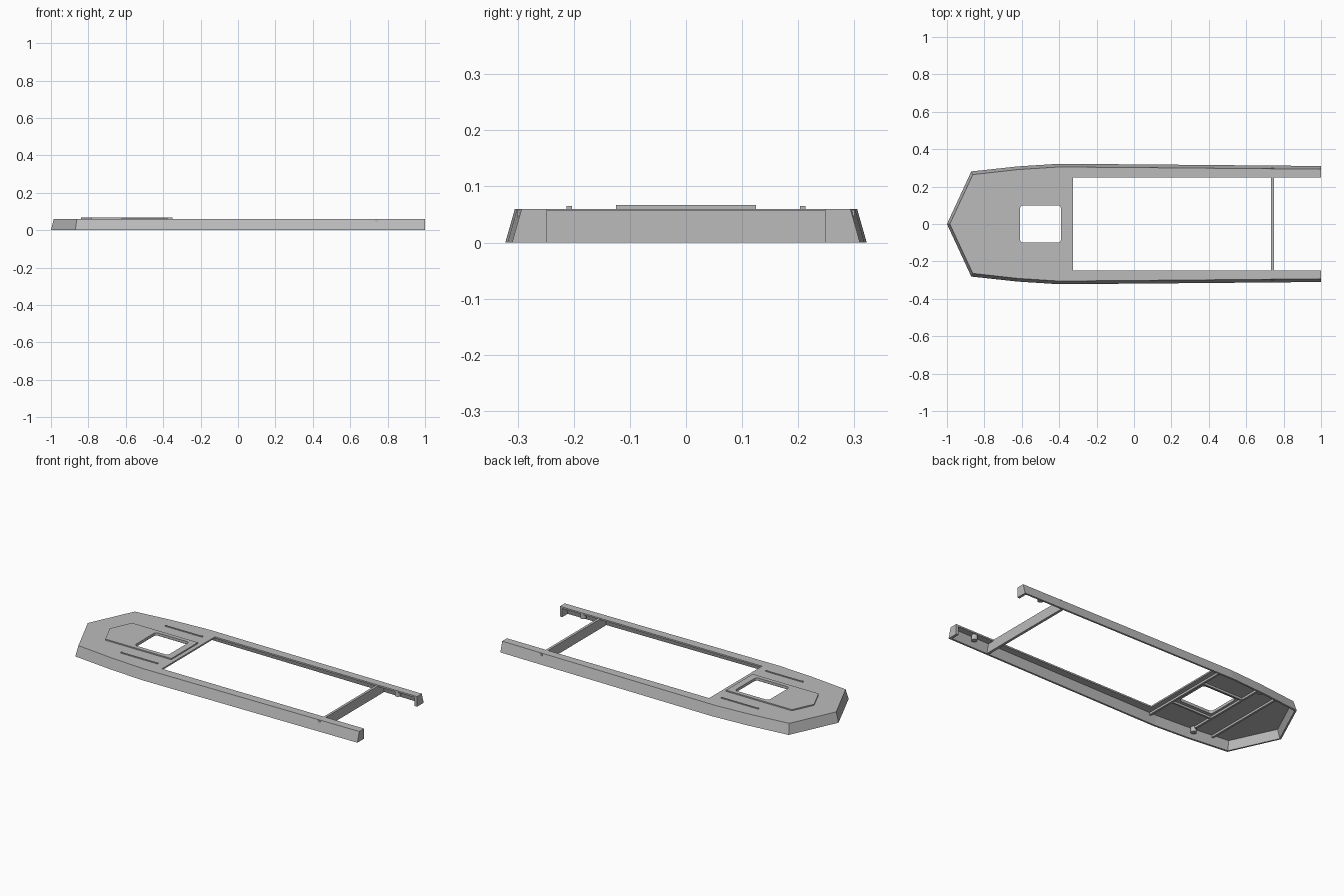
import bpy
import bmesh

cube = bpy.data.objects.get("Cube")
if cube:
    bpy.data.objects.remove(cube, do_unlink=True)

grey = bpy.data.materials.new("hull_grey")
grey.use_nodes = True
colour = (0.5, 0.5, 0.5, 1)
grey.diffuse_color = colour
grey.node_tree.nodes["Principled BSDF"].inputs["Base Color"].default_value = colour

HEIGHT = 0.06
DECK = 0.009
SIDE = [(-0.87, 0.281), (-0.62, 0.308), (-0.4, 0.322), (0.1, 0.318), (1, 0.31)]


def finish(name, bm):
    bmesh.ops.recalc_face_normals(bm, faces=bm.faces)
    mesh = bpy.data.meshes.new(name)
    bm.to_mesh(mesh)
    bm.free()
    mesh.materials.append(grey)
    obj = bpy.data.objects.new(name, mesh)
    bpy.context.collection.objects.link(obj)
    return obj


def loft(name, low, high, z0, z1):
    """Closed solid between two outlines with matching points."""
    bm = bmesh.new()
    a = [bm.verts.new((x, y, z0)) for x, y in low]
    b = [bm.verts.new((x, y, z1)) for x, y in high]
    bm.faces.new(a)
    bm.faces.new(b)
    for i in range(len(a)):
        j = (i + 1) % len(a)
        bm.faces.new((a[i], a[j], b[j], b[i]))
    return finish(name, bm)


def box(name, x0, x1, y0, y1, z0, z1, radius=0):
    pts = [(x0, y0), (x1, y0), (x1, y1), (x0, y1)]
    obj = loft(name, pts, pts, z0, z1)
    if radius:
        bm = bmesh.new()
        bm.from_mesh(obj.data)
        upright = [e for e in bm.edges
                   if abs(e.verts[0].co.z - e.verts[1].co.z) > 0.001]
        bmesh.ops.bevel(bm, geom=upright, offset=radius, segments=5,
                        profile=0.5, affect='EDGES')
        bm.to_mesh(obj.data)
        bm.free()
    return obj


def outline(inset, stern=1.0):
    """Pointed bow and gently curved sides, moved inward by inset."""
    half = [(x + 0.5 * inset if x < -0.8 else min(x, stern), y - inset)
            for x, y in SIDE]
    return [(-1 + 0.9 * inset, 0)] + half + [(x, -y) for x, y in reversed(half)]


def cut(obj, *cutters):
    bpy.context.view_layer.objects.active = obj
    for cutter in cutters:
        mod = obj.modifiers.new("cut", 'BOOLEAN')
        mod.operation = 'DIFFERENCE'
        mod.solver = 'EXACT'
        mod.object = cutter
        bpy.ops.object.modifier_apply(modifier=mod.name)
    for cutter in cutters:
        bpy.data.objects.remove(cutter, do_unlink=True)


def hatch_cutter():
    return box("hatch_cutter", -0.61, -0.39, -0.1, 0.1, -0.1, 0.2, 0.018)


# Hollow hull with sloping walls, thin deck, long well and square hatch
hull = loft("hull", outline(0), outline(0.017), 0, HEIGHT)
cavity = loft("cavity_cutter", outline(0.008, 0.985), outline(0.026, 0.985),
              -0.01, HEIGHT - DECK)
well = box("well_cutter", -0.325, 1.1, -0.248, 0.248, -0.1, 0.2)
cut(hull, cavity, well, hatch_cutter())

# Raised pointed plate around the hatch
shape = [(-0.84, 0), (-0.782, 0.125), (-0.35, 0.125),
         (-0.35, -0.125), (-0.782, -0.125)]
plate = loft("raised_plate", shape, shape, HEIGHT - 0.002, HEIGHT + 0.007)
cut(plate, hatch_cutter())

# Full-height crossbar near the stern
box("stern_crossbar", 0.733, 0.748, -0.3, 0.3, 0, HEIGHT - 0.002)

# Ribs under the foredeck
for i, (x, y) in enumerate([(-0.36, 0.3), (-0.63, 0.29), (-0.76, 0.275)]):
    box(f"cross_rib_{i + 1}", x - 0.006, x + 0.006, -y, y,
        HEIGHT - DECK - 0.012, HEIGHT - DECK + 0.002)

for side, s in (("left", 1), ("right", -1)):
    # Deck handrails with small feet
    y = 0.208 * s
    box(f"{side}_handrail", -0.62, -0.38, y - 0.004, y + 0.004,
        HEIGHT - 0.001, HEIGHT + 0.004)
    for x in (-0.618, -0.382):
        box(f"{side}_handrail_foot", x - 0.004, x + 0.004, y - 0.005, y + 0.005,
            HEIGHT - 0.001, HEIGHT + 0.005)
    # Long ribs beside the hatch
    y = 0.125 * s
    box(f"{side}_long_rib", -0.63, -0.36, y - 0.005, y + 0.005,
        HEIGHT - DECK - 0.012, HEIGHT - DECK + 0.002)
    # Round mounting posts under the deck
    for end, x in (("bow", -0.63), ("stern", 0.86)):
        bm = bmesh.new()
        bmesh.ops.create_cone(bm, cap_ends=True, segments=20,
                              radius1=0.016, radius2=0.016, depth=0.032)
        bmesh.ops.translate(bm, verts=bm.verts, vec=(x, 0.268 * s, 0.037))
        finish(f"{side}_{end}_post", bm)
